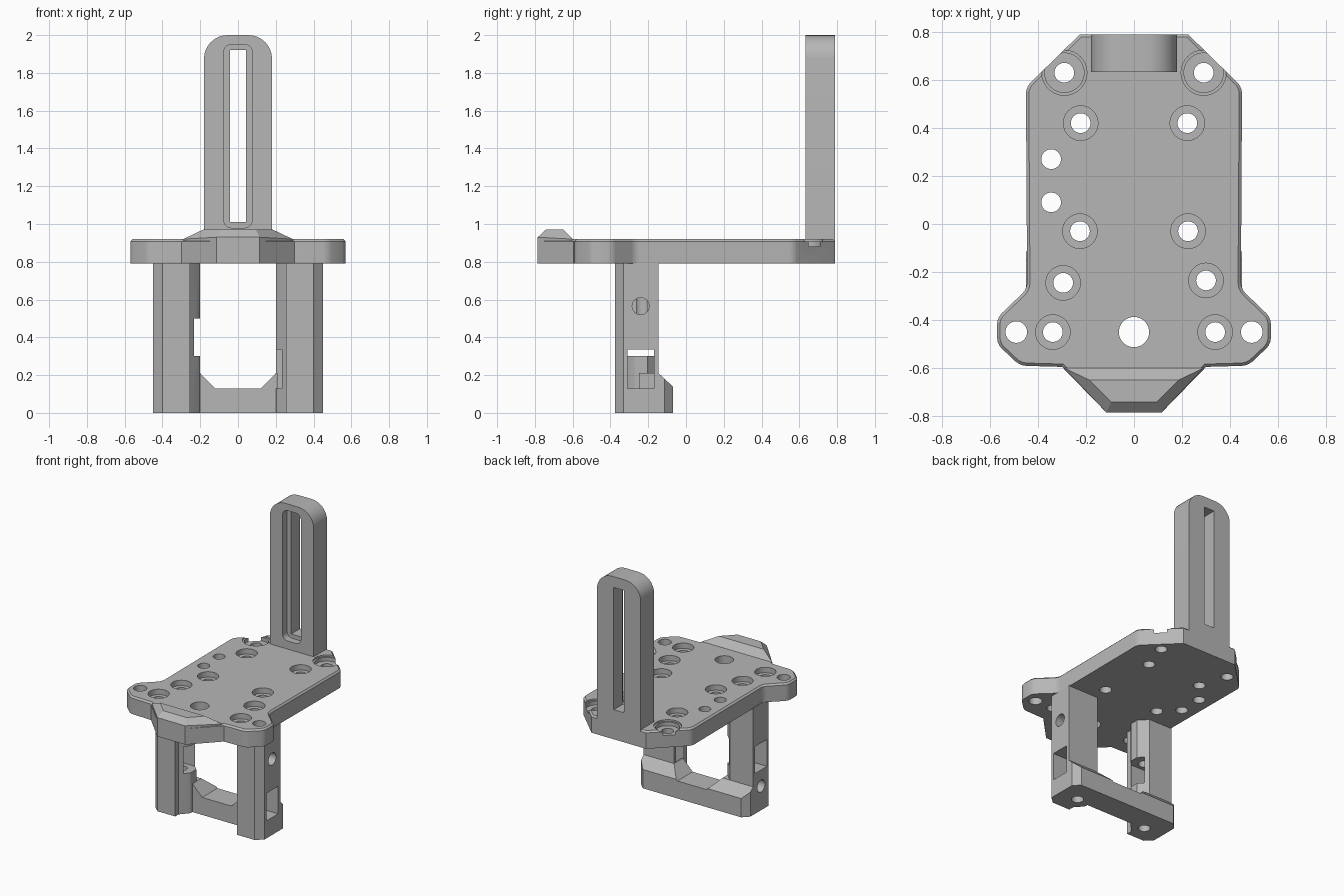
import bpy, bmesh, math
from mathutils import Vector

if "Cube" in bpy.data.objects:
    bpy.data.objects.remove(bpy.data.objects["Cube"], do_unlink=True)

grey = bpy.data.materials.new("plain_grey")
grey.use_nodes = True
grey.diffuse_color = (0.47, 0.47, 0.47, 1)
grey.node_tree.nodes["Principled BSDF"].inputs["Base Color"].default_value = (0.47, 0.47, 0.47, 1)


def make(name, bm):
    bmesh.ops.recalc_face_normals(bm, faces=bm.faces)
    me = bpy.data.meshes.new(name)
    bm.to_mesh(me)
    bm.free()
    me.materials.append(grey)
    ob = bpy.data.objects.new(name, me)
    bpy.context.collection.objects.link(ob)
    return ob


def prism_bm(points, axis, lo, hi):
    """Extrude a 2D outline along an axis from lo to hi."""
    place = {"x": lambda a, b: (lo, a, b), "y": lambda a, b: (a, lo, b), "z": lambda a, b: (a, b, lo)}[axis]
    bm = bmesh.new()
    face = bm.faces.new([bm.verts.new(place(a, b)) for a, b in points])
    ext = bmesh.ops.extrude_face_region(bm, geom=[face])
    shift = Vector([hi - lo if axis == k else 0 for k in "xyz"])
    bmesh.ops.translate(bm, vec=shift, verts=[g for g in ext["geom"] if isinstance(g, bmesh.types.BMVert)])
    return bm


def prism(name, points, axis, lo, hi):
    return make(name, prism_bm(points, axis, lo, hi))


def rect(a0, a1, b0, b1):
    return [(a0, b0), (a1, b0), (a1, b1), (a0, b1)]


def disc(a, b, r, n=32):
    return [(a + r * math.cos(2 * math.pi * i / n), b + r * math.sin(2 * math.pi * i / n)) for i in range(n)]


def rounded(a0, a1, b0, b1, r_low, r_high, n=8):
    """Rectangle with rounded lower and upper corners."""
    pts = []
    for k, (a, b, r) in enumerate([(a1, b1, r_high), (a0, b1, r_high), (a0, b0, r_low), (a1, b0, r_low)]):
        if r == 0:
            pts.append((a, b))
            continue
        ca, cb = a + (r if a == a0 else -r), b + (r if b == b0 else -r)
        for i in range(n + 1):
            t = math.pi / 2 * (k + i / n)
            pts.append((ca + r * math.cos(t), cb + r * math.sin(t)))
    return pts


def boolean(target, tool, operation="DIFFERENCE"):
    """Apply a boolean and remove its tool."""
    mod = target.modifiers.new("cut", "BOOLEAN")
    mod.operation, mod.solver, mod.object = operation, "EXACT", tool
    bpy.context.view_layer.update()
    done = bpy.data.meshes.new_from_object(target.evaluated_get(bpy.context.evaluated_depsgraph_get()))
    target.modifiers.clear()
    target.data = done
    bpy.data.objects.remove(tool, do_unlink=True)


def drill(target, points, axis, lo, hi):
    boolean(target, prism("cutter", points, axis, lo, hi))


# Base plate: mirrored outline, softened side corners and chamfered top rim
half = [(0.115, -0.785), (0.30, -0.595), (0.475, -0.59), (0.57, -0.50), (0.57, -0.39),
        (0.445, -0.27), (0.45, 0.57), (0.225, 0.79)]
outline = half + [(-x, y) for x, y in reversed(half)]
bm = prism_bm(outline, "z", 0.79, 0.92)
sides = [e for e in bm.edges if abs(e.verts[0].co.z - e.verts[1].co.z) > 0.1 and abs(e.verts[0].co.x) > 0.4]
bmesh.ops.bevel(bm, geom=sides, offset=0.025, segments=3, profile=0.5, affect="EDGES")
rim = [e for e in bm.edges if all(v.co.z > 0.91 for v in e.verts)]
bmesh.ops.bevel(bm, geom=rim, offset=0.012, segments=1, affect="EDGES")
plate = make("base_plate", bm)

# Raised nose at the front
bm = bmesh.new()
rings = [[(-0.29, -0.60, 0.9), (0.29, -0.60, 0.9), (0.115, -0.785, 0.9), (-0.115, -0.785, 0.9)],
         [(-0.29, -0.60, 0.92), (0.29, -0.60, 0.92), (0.115, -0.785, 0.93), (-0.115, -0.785, 0.93)],
         [(-0.185, -0.65, 0.97), (0.185, -0.65, 0.97), (0.095, -0.742, 0.97), (-0.095, -0.742, 0.97)]]
rings = [[bm.verts.new(p) for p in ring] for ring in rings]
for low, high in zip(rings, rings[1:]):
    for i in range(4):
        j = (i + 1) % 4
        bm.faces.new((low[i], low[j], high[j], high[i]))
bm.faces.new(rings[0])
bm.faces.new(rings[-1])
make("front_nose", bm)

# Plate holes: counterbored, plain, and the open corner seats
leg_holes = [(-0.295, -0.245), (0.30, -0.235)]
bored = leg_holes + [(s * x, y) for s in (-1, 1) for x, y in ((0.222, 0.42), (0.225, -0.03), (0.338, -0.45))]
for x, y in bored:
    drill(plate, disc(x, y, 0.072), "z", 0.88, 1.0)
    drill(plate, disc(x, y, 0.041), "z", 0.7, 1.0)
for x, y, r in [(-0.49, -0.45, 0.045), (0.49, -0.45, 0.045), (0, -0.45, 0.063),
                (-0.345, 0.27, 0.041), (-0.345, 0.09, 0.041)]:
    drill(plate, disc(x, y, r), "z", 0.7, 1.0)
for s in (-1, 1):
    drill(plate, disc(s * 0.29, 0.63, 0.094), "z", 0.908, 1.0)
    drill(plate, disc(s * 0.29, 0.63, 0.082), "z", 0.88, 1.0)
    drill(plate, disc(s * 0.29, 0.63, 0.041), "z", 0.7, 1.0)

# Slotted upright at the back
upright = prism("slotted_upright", rounded(-0.18, 0.18, 0.86, 2.0, 0, 0.125), "y", 0.632, 0.79)
drill(upright, rounded(-0.075, 0.075, 0.98, 1.95, 0.04, 0.04), "y", 0.55, 0.685)
drill(upright, rect(-0.042, 0.042, 1.01, 1.92), "y", 0.5, 0.9)

# Two legs with window, side screw hole and full-length vertical bore
front_edge = [(0.20, -0.27), (0.21, -0.285), (0.255, -0.335), (0.255, -0.375), (0.40, -0.375),
              (0.45, -0.33), (0.45, -0.145)]
legs = {1: ("left_leg", [(0.20, -0.145)], 0.13, 0.335, 0.565),
        -1: ("right_leg", [(0.26, -0.145), (0.235, -0.17), (0.20, -0.205)], 0.30, 0.50, 0.18)}

# Lower crossbar with sloped back, corner gussets and clipped back corners
bar = prism("lower_crossbar", [(-0.25, 0), (-0.07, 0), (-0.07, 0.14), (-0.145, 0.21), (-0.25, 0.21)],
            "x", -0.45, 0.45)
drill(bar, [(-0.20, 0.3), (-0.20, 0.21), (-0.12, 0.13), (0.12, 0.13), (0.20, 0.21), (0.20, 0.3)], "y", -0.5, 0.2)
for s in (-1, 1):
    drill(bar, [(s * 0.50, -0.165), (s * 0.405, -0.07), (s * 0.405, 0), (s * 0.50, 0)], "z", -0.1, 0.4)

for s, (name, back, low, high, screw) in legs.items():
    leg = prism(name, [(s * x, y) for x, y in front_edge + back], "z", 0, 0.795)
    hx, hy = leg_holes[0 if s < 0 else 1]
    for part in (leg, bar):
        drill(part, disc(hx, hy, 0.041), "z", -0.1, 0.9)
        drill(part, rect(-0.31, -0.17, low, high), "x", min(s * 0.21, s * 0.6), max(s * 0.21, s * 0.6))
        drill(part, disc(-0.24, screw, 0.045), "x", min(s * 0.33, s * 0.6), max(s * 0.33, s * 0.6))
    drill(leg, rect(-0.31, -0.17, low, high), "x", min(s * 0.1, s * 0.3), max(s * 0.1, s * 0.3))

# Smooth the round parts while keeping edges crisp
for ob in bpy.context.collection.objects:
    if ob.type == "MESH" and ob.data.materials and ob.data.materials[0] == grey:
        bpy.ops.object.select_all(action="DESELECT")
        ob.select_set(True)
        bpy.context.view_layer.objects.active = ob
        bpy.ops.object.shade_smooth_by_angle(angle=math.radians(25))
